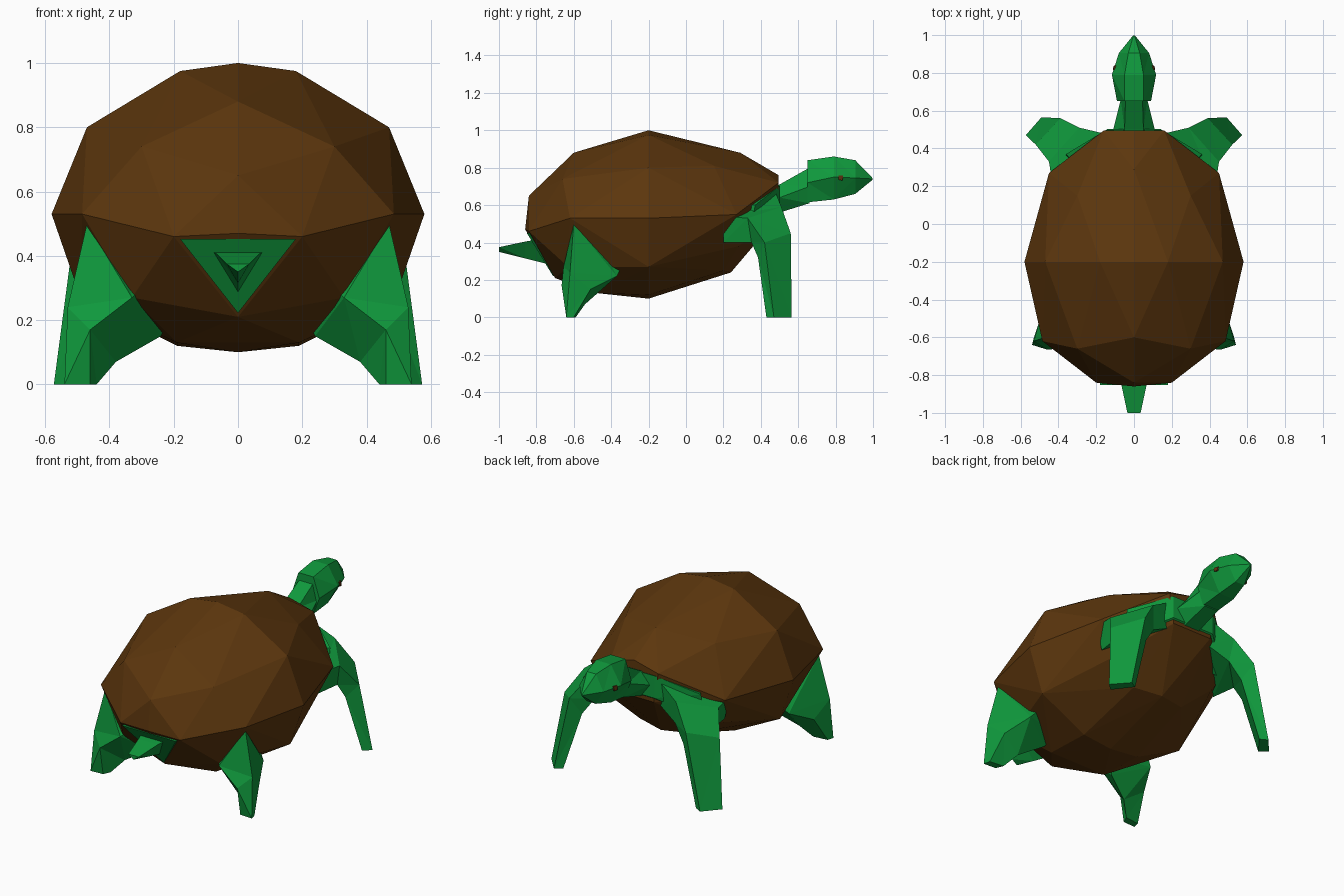
import bpy, bmesh

if "Cube" in bpy.data.objects:
    bpy.data.objects.remove(bpy.data.objects["Cube"])


def material(name, rgb):
    m = bpy.data.materials.new(name)
    m.diffuse_color = (*rgb, 1)
    m.use_nodes = True
    m.node_tree.nodes["Principled BSDF"].inputs["Base Color"].default_value = m.diffuse_color
    return m


GREEN = material("skin green", (0.005, 0.32, 0.046))
BROWN = material("shell brown", (0.107, 0.037, 0.004))
EYE = material("eye brown", (0.107, 0.03, 0.005))


def finish(bm, name, mat):
    bmesh.ops.recalc_face_normals(bm, faces=bm.faces)
    me = bpy.data.meshes.new(name)
    bm.to_mesh(me)
    bm.free()
    me.materials.append(mat)
    ob = bpy.data.objects.new(name, me)
    bpy.context.collection.objects.link(ob)
    return ob


def hull(name, pts, mat):
    """Faceted solid from half its corners, mirrored across x."""
    bm = bmesh.new()
    for x, y, z in pts:
        for s in ((1, -1) if x else (1,)):
            bm.verts.new((s * x, y, z))
    bmesh.ops.convex_hull(bm, input=bm.verts)
    bmesh.ops.delete(bm, geom=[v for v in bm.verts if not v.link_faces], context='VERTS')
    return finish(bm, name, mat)


def loft(name, sections, mat, side=1):
    """Skin through cross-sections with equal point counts, capped."""
    bm = bmesh.new()
    rings = [[bm.verts.new((side * x, y, z)) for x, y, z in sec] for sec in sections]
    n = len(rings[0])
    for a, b in zip(rings, rings[1:]):
        for i in range(n):
            j = (i + 1) % n
            bm.faces.new((a[i], a[j], b[j], b[i]))
    bm.faces.new(rings[0])
    bm.faces.new(rings[-1])
    bmesh.ops.triangulate(bm, faces=bm.faces)
    return finish(bm, name, mat)


def hexagon(y, top, mid, low, w, wt, lean=0):
    """Head or neck section: narrow top and bottom, wide middle."""
    return [(wt, y + lean, top), (w, y, mid), (wt, y - lean, low),
            (-wt, y - lean, low), (-w, y, mid), (-wt, y + lean, top)]


# Shell: faceted egg-like dome with belly
hull("shell", [
    (0, -.2, 1), (.18, -.2, .975), (.47, -.2, .80), (.58, -.2, .53),
    (.49, -.2, .27), (.19, -.2, .12), (0, -.2, .10),
    (0, -.6, .88), (.30, -.66, .74), (.485, -.62, .53), (0, -.84, .65),
    (.20, -.84, .46), (0, -.86, .47), (.33, -.63, .27), (0, -.70, .21), (.19, -.48, .13),
    (0, .29, .88), (.30, .15, .81), (.45, .27, .55), (.16, .495, .72), (0, .495, .76),
    (.13, .495, .54), (.32, .28, .38), (0, .24, .24), (.17, .20, .25)], BROWN)

# Chest skin filling the front opening between neck and legs
hull("chest", [(.14, .503, .705), (.36, .37, .60), (.36, .34, .44),
               (.14, .503, .57), (.2, .2, .6)], GREEN)

# Neck and head
loft("neck", [hexagon(.40, .67, .60, .52, .15, .07),
              hexagon(.50, .71, .64, .56, .11, .05),
              hexagon(.66, .80, .70, .61, .07, .045)], GREEN)
loft("head", [hexagon(.65, .84, .72, .615, .09, .05),
              hexagon(.79, .86, .75, .63, .117, .05),
              hexagon(.905, .84, .745, .66, .08, .03),
              hexagon(.997, .745, .74, .735, .006, .003)], GREEN)

for side, tag in ((1, "right"), (-1, "left")):
    # Front legs: shoulder, upper arm, elbow, foot
    loft("front_leg_" + tag, [
        [(.12, .47, .69), (.43, .20, .54), (.40, .20, .40), (.14, .46, .52)],
        [(.29, .51, .59), (.45, .33, .53), (.42, .35, .40), (.27, .49, .45)],
        [(.39, .56, .45), (.52, .42, .40), (.45, .385, .32), (.34, .51, .35)],
        [(.49, .565, 0), (.573, .47, 0), (.53, .43, 0), (.445, .54, 0)]], GREEN, side)
    # Rear legs: buried root, hip, knee, foot
    loft("rear_leg_" + tag, [
        [(.38, -.50, .48), (.36, -.33, .30), (.20, -.42, .22), (.27, -.56, .32)],
        [(.47, -.60, .50), (.43, -.37, .22), (.24, -.48, .15), (.33, -.655, .27)],
        [(.53, -.62, .24), (.50, -.51, .15), (.38, -.54, .07), (.46, -.665, .17)],
        [(.54, -.64, 0), (.53, -.60, 0), (.44, -.59, 0), (.46, -.635, 0)]], GREEN, side)
    # Eyes: thin plates lying on the cheeks
    loft("eye_" + tag, [
        [(x + .001, .815, .758), (x - .007, .84, .758), (x - .001, .837, .732), (x + .004, .817, .734)]
        for x in (.101, .109)], EYE, side)

# Skin lining the tail opening, and the tapering tail
loft("tail_opening", [[(-.18, y, .452), (.18, y, .452), (0, y + .14, .222)]
                      for y in (-.852, -.80)], GREEN)
loft("tail", [
    [(-.12, -.68, .435), (.12, -.68, .435), (0, -.68, .27)],
    [(-.065, -.86, .405), (.065, -.86, .405), (0, -.86, .315)],
    [(-.035, -1, .375), (.035, -1, .375), (0, -1, .35)]], GREEN)
